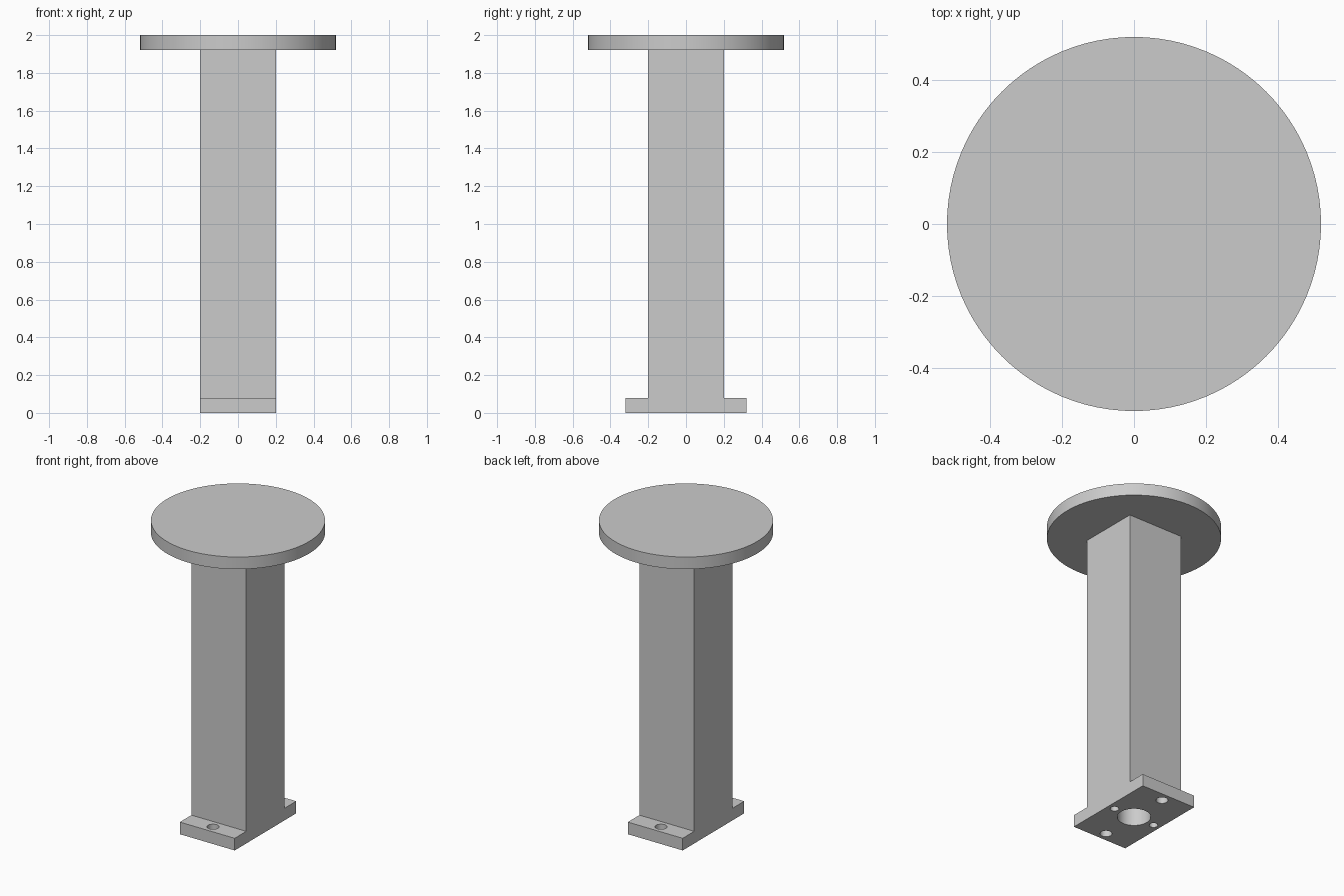
import bpy
import bmesh
from math import radians

if "Cube" in bpy.data.objects:
    bpy.data.objects.remove(bpy.data.objects["Cube"], do_unlink=True)

grey = bpy.data.materials.new("light grey")
grey.use_nodes = True
grey.diffuse_color = (0.6, 0.6, 0.6, 1)
grey.node_tree.nodes["Principled BSDF"].inputs["Base Color"].default_value = (0.6, 0.6, 0.6, 1)

HEIGHT = 2.0
PLATE = 0.08
HALF_POST = 0.2
HALF_FOOT = 0.32


def cylinder(name, radius, bottom, top, x=0, y=0, sides=48):
    bpy.ops.mesh.primitive_cylinder_add(
        vertices=sides, radius=radius, depth=top - bottom,
        location=(x, y, (bottom + top) / 2))
    obj = bpy.context.object
    obj.name = name
    obj.data.materials.append(grey)
    return obj


def smooth(obj):
    bpy.ops.object.select_all(action="DESELECT")
    obj.select_set(True)
    bpy.context.view_layer.objects.active = obj
    bpy.ops.object.shade_smooth_by_angle(angle=radians(30))


# Post and foot: one inverted T profile extruded across x
half = [(HALF_FOOT, 0), (HALF_FOOT, PLATE), (HALF_POST, PLATE), (HALF_POST, HEIGHT - PLATE)]
profile = half + [(-y, z) for y, z in reversed(half)]
bm = bmesh.new()
face = bm.faces.new([bm.verts.new((-HALF_POST, y, z)) for y, z in profile])
side = bmesh.ops.extrude_face_region(bm, geom=[face])
bmesh.ops.translate(bm, vec=(2 * HALF_POST, 0, 0),
                    verts=[v for v in side["geom"] if isinstance(v, bmesh.types.BMVert)])
bmesh.ops.recalc_face_normals(bm, faces=bm.faces)
mesh = bpy.data.meshes.new("post_with_foot")
bm.to_mesh(mesh)
bm.free()
mesh.materials.append(grey)
post = bpy.data.objects.new("post_with_foot", mesh)
bpy.context.collection.objects.link(post)

# Underside holes: centre bore, two bolt holes through the foot, two pin holes
cutters = [cylinder("bore_cutter", 0.1, -0.1, 0.4)]
for sign in (-1, 1):
    cutters.append(cylinder("bolt_cutter", 0.036, -0.1, 0.2, y=sign * 0.26, sides=32))
    cutters.append(cylinder("pin_cutter", 0.026, -0.1, 0.16, x=sign * 0.152, sides=32))

bpy.context.view_layer.objects.active = post
for cutter in cutters:
    cutter.hide_render = True
    mod = post.modifiers.new("hole", "BOOLEAN")
    mod.operation = "DIFFERENCE"
    mod.solver = "EXACT"
    mod.object = cutter
    bpy.ops.object.modifier_apply(modifier=mod.name)
for cutter in cutters:
    bpy.data.objects.remove(cutter, do_unlink=True)
smooth(post)

# Round top plate
smooth(cylinder("round_top", 0.52, HEIGHT - PLATE, HEIGHT, sides=96))
